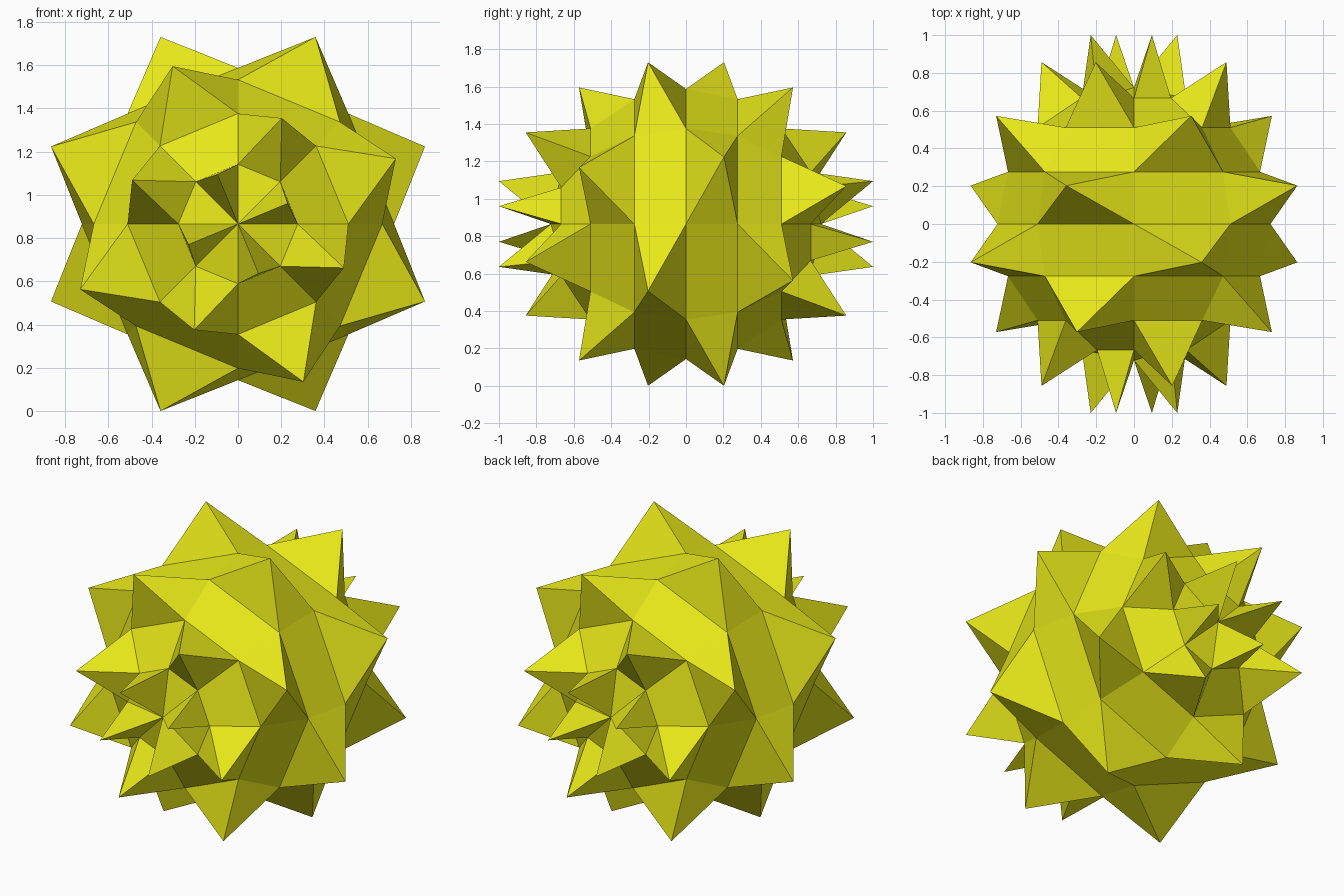
import bpy, bmesh, math
from mathutils import Matrix

if "Cube" in bpy.data.objects:
    bpy.data.objects.remove(bpy.data.objects["Cube"])

R, CZ = 0.722, 0.865
# spike tip (distance from axis, distance along axis) for each band, pole to equator
TIPS = [(0.248, 1.0), (0.53, 0.857), (0.79, 0.572), (0.936, 0.203)]

# eight-by-eight ball with its poles on the y axis
bm = bmesh.new()
bmesh.ops.create_uvsphere(bm, u_segments=8, v_segments=8, radius=R,
                          matrix=Matrix.Rotation(math.pi / 2, 4, 'X'))

# spikes on alternate faces, checkerboard fashion
spikes = []
for f in list(bm.faces):
    mid = sum((v.co for v in f.verts if math.hypot(v.co.x, v.co.z) > 0.01), f.normal * 0)
    seg = math.floor(math.degrees(math.atan2(mid.z, mid.x)) / 45) % 8
    c = f.calc_center_median()
    band = int(math.degrees(math.acos(-c.y / c.length)) / 22.5)   # 0 is the front cap
    if (seg + band) % 2 == 0:
        spikes.append((f, seg, band))

for f, seg, band in spikes:
    tip = bmesh.ops.poke(bm, faces=[f])["verts"][0]
    r, y = TIPS[min(band, 7 - band)]
    a = math.radians(45 * seg + 22.5)
    tip.co = (r * math.cos(a), -y if band < 4 else y, r * math.sin(a))

bmesh.ops.translate(bm, verts=bm.verts, vec=(0, 0, CZ))
bmesh.ops.recalc_face_normals(bm, faces=bm.faces)
mesh = bpy.data.meshes.new("spiky_ball")
bm.to_mesh(mesh)
bm.free()

ball = bpy.data.objects.new("spiky_ball", mesh)
bpy.context.collection.objects.link(ball)
mat = bpy.data.materials.new("yellow")
mat.diffuse_color = (0.8, 0.8, 0.01, 1)
mat.use_nodes = True
mat.node_tree.nodes["Principled BSDF"].inputs["Base Color"].default_value = mat.diffuse_color
mesh.materials.append(mat)
